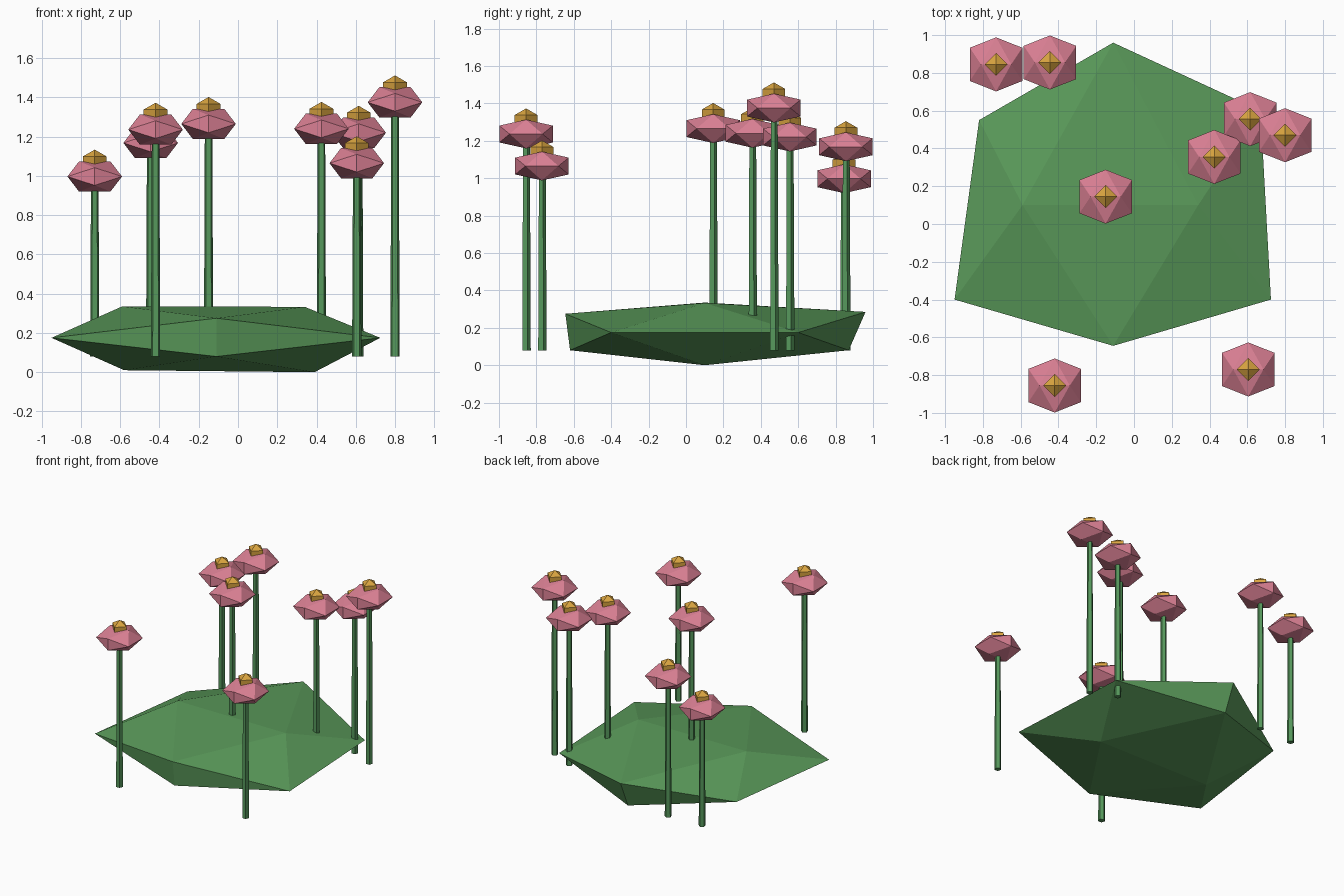
import bpy
import bmesh
from mathutils import Vector

cube = bpy.data.objects.get("Cube")
if cube:
    bpy.data.objects.remove(cube, do_unlink=True)


def to_linear(c):
    c /= 255
    return c / 12.92 if c <= 0.04045 else ((c + 0.055) / 1.055) ** 2.4


def make_material(name, *rgb):
    mat = bpy.data.materials.new(name)
    color = [to_linear(c) for c in rgb] + [1]
    mat.use_nodes = True
    mat.diffuse_color = color
    shader = next(n for n in mat.node_tree.nodes if n.type == "BSDF_PRINCIPLED")
    shader.inputs["Base Color"].default_value = color
    return mat


leaf_green = make_material("leaf green", 90, 154, 90)
stem_green = make_material("stem green", 86, 152, 92)
petal_pink = make_material("petal pink", 219, 128, 148)
pollen_gold = make_material("pollen gold", 218, 165, 64)


def finish(bm, name, material, location=(0, 0, 0)):
    bmesh.ops.recalc_face_normals(bm, faces=bm.faces)
    mesh = bpy.data.meshes.new(name)
    bm.to_mesh(mesh)
    bm.free()
    mesh.materials.append(material)
    obj = bpy.data.objects.new(name, mesh)
    obj.location = location
    bpy.context.collection.objects.link(obj)
    return obj


def hull(name, points, material, location=(0, 0, 0)):
    bm = bmesh.new()
    for p in points:
        bm.verts.new(p)
    bmesh.ops.convex_hull(bm, input=bm.verts)
    return finish(bm, name, material, location)


# Broad faceted mound: irregular flattened twenty-sided solid
hull("leaf_mound", [
    (-0.59, 0.1, 0.335), (0.34, 0.1, 0.333),       # top ridge
    (-0.11, -0.645, 0.275), (-0.11, 0.96, 0.285),  # upper front and back
    (-0.95, -0.4, 0.175), (0.725, -0.4, 0.175),    # widest corners
    (-0.82, 0.55, 0.175), (0.67, 0.6, 0.175),
    (-0.11, -0.62, 0.08), (-0.11, 0.87, 0.08),     # lower front and back
    (-0.58, 0.1, 0.01), (0.39, 0.1, 0),            # bottom ridge
], leaf_green)

# Flower head: flattened twenty-sided solid with its ridge along x
signs = [(s, t) for s in (-1, 1) for t in (-1, 1)]
petal_points = []
for s, t in signs:
    petal_points += [(s * 0.08, 0, t * 0.077),
                     (0, s * 0.143, t * 0.045),
                     (s * 0.139, t * 0.088, 0)]

STEM_FOOT = 0.08


def flower(label, x, y, z):
    # Tapered five-sided stem
    bm = bmesh.new()
    length = z - STEM_FOOT
    bmesh.ops.create_cone(bm, cap_ends=True, segments=5, radius1=0.025,
                          radius2=0.02, depth=length)
    finish(bm, label + "_stem", stem_green, (x, y, STEM_FOOT + length / 2))
    # Petals
    hull(label + "_petals", petal_points, petal_pink, (x, y, z))
    # Four-sided bead in the middle
    bm = bmesh.new()
    bmesh.ops.create_uvsphere(bm, u_segments=4, v_segments=3, radius=0.07)
    finish(bm, label + "_center", pollen_gold, (x, y, z + 0.067))


flowers = [
    (-0.73, 0.845, 0.997), (-0.445, 0.855, 1.168), (-0.15, 0.145, 1.265),
    (0.425, 0.355, 1.24), (0.615, 0.555, 1.22), (0.8, 0.47, 1.375),
    (0.605, -0.77, 1.065), (-0.42, -0.855, 1.236),
]
for number, place in enumerate(flowers, 1):
    flower(f"flower_{number}", *place)
